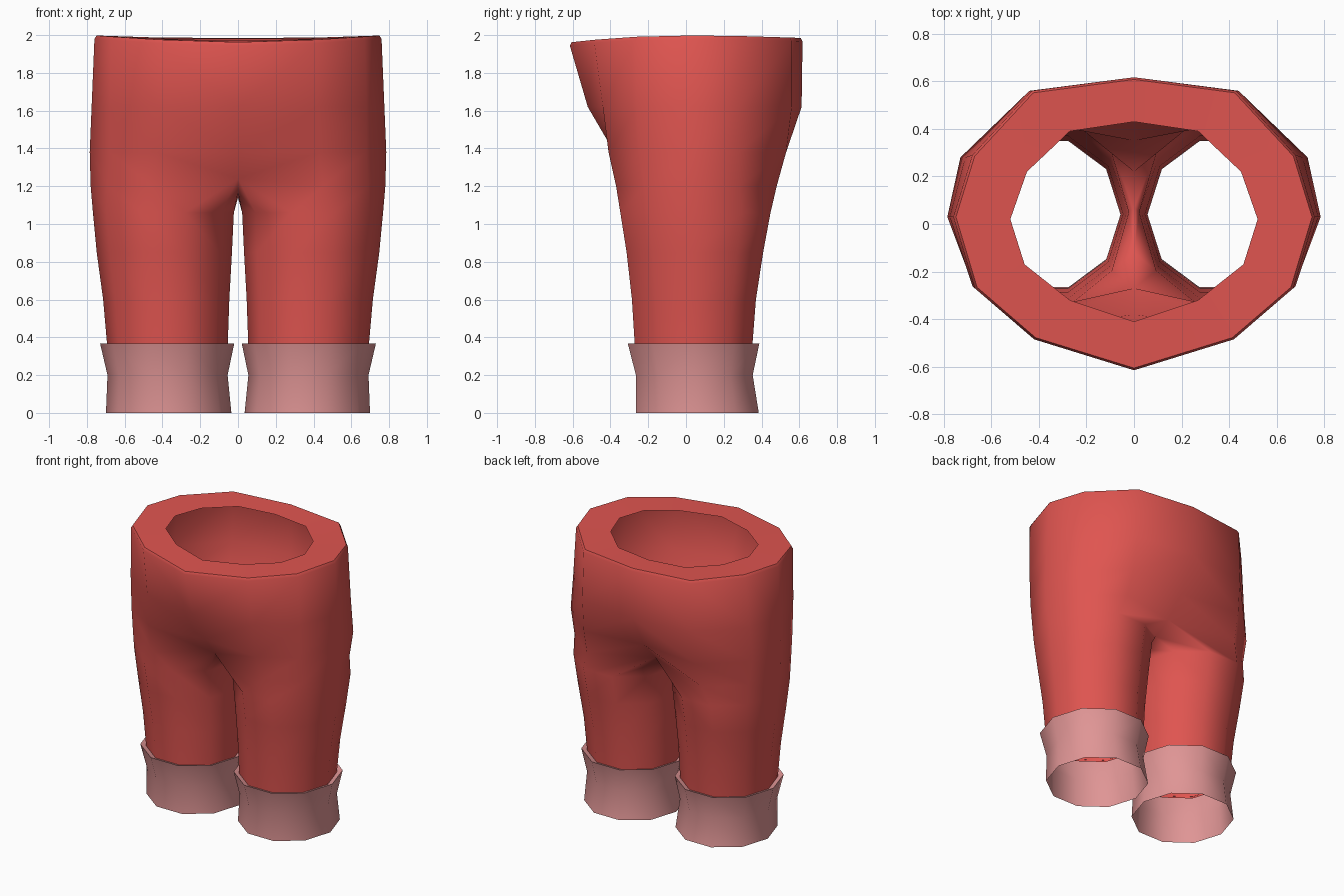
import bpy, bmesh, math

if "Cube" in bpy.data.objects:
    bpy.data.objects.remove(bpy.data.objects["Cube"])


def material(name, rgb):
    m = bpy.data.materials.new(name)
    m.diffuse_color = (*rgb, 1)
    m.use_nodes = True
    m.node_tree.nodes["Principled BSDF"].inputs["Base Color"].default_value = m.diffuse_color
    return m


RED = material("red cloth", (0.74, 0.09, 0.08))
PINK = material("pink cuff", (0.74, 0.30, 0.30))


def leg_ring(z, cx, rx, cy, ry):
    # ten sides, starting at the inner front corner and going round the outside
    pts = []
    for i in range(10):
        a = math.radians(252 + 36 * i)
        pts.append((cx + rx * math.cos(a), cy + ry * math.sin(a), z))
    return pts


def loft(bm, rings, closed):
    # rings run from top to bottom, counter-clockwise seen from above
    for up, low in zip(rings, rings[1:]):
        n = min(len(up), len(low))
        for i in range(n if closed else n - 1):
            j = (i + 1) % n
            bm.faces.new((low[i], low[j], up[j], up[i]))


def finish(bm, name, mat):
    mesh = bpy.data.meshes.new(name)
    bm.to_mesh(mesh)
    bm.free()
    ob = bpy.data.objects.new(name, mesh)
    bpy.context.collection.objects.link(ob)
    mesh.materials.append(mat)
    bpy.ops.object.select_all(action='DESELECT')
    ob.select_set(True)
    bpy.context.view_layer.objects.active = ob
    bpy.ops.object.shade_smooth_by_angle(angle=math.radians(55))
    mod = ob.modifiers.new("mirror", 'MIRROR')
    mod.merge_threshold = 0.001
    return ob


# Trousers: right half, seven points per torso ring from front to back
def rim_z(y):
    return 1.998 - (0.035 if y < 0 else 0.013) * (y / 0.61) ** 2


waist = [(0, -.615), (.42, -.485), (.67, -.27), (.76, .03), (.68, .29), (.43, .56), (0, .617)]
hole = [(0, -.41), (.27, -.32), (.46, -.17), (.52, .02), (.45, .22), (.27, .39), (0, .43)]
belly = [(0, -.52), (.42, -.44), (.68, -.26), (.775, .03), (.71, .28), (.44, .56), (0, .612)]
hips = [(0, -.38), (.43, -.41), (.68, -.25), (.785, .03), (.73, .28), (.45, .53), (0, .48)]
# crotch ring: outer seven points plus three along the seam between the legs
crotch = [(0, -.27, 1.24), (.45, -.37, 1.2), (.69, -.22, 1.2), (.78, .03, 1.2), (.70, .28, 1.2),
          (.46, .48, 1.2), (0, .35, 1.24), (0, .22, 1.17), (0, .07, 1.14), (0, -.12, 1.17)]

torso = [[(x, y, rim_z(y) - .012) for x, y in hole],
         [(x * .985, y * .985, rim_z(y)) for x, y in waist],
         [(x, y, rim_z(y) - .018) for x, y in waist],
         [(x, y, 1.62) for x, y in belly],
         [(x, y, 1.38) for x, y in hips]]
legs = [leg_ring(1.06, .395, .373, .05, .418),
        leg_ring(.85, .39, .358, .047, .38),
        leg_ring(.6, .38, .334, .042, .345),
        leg_ring(.34, .373, .318, .04, .326)]

bm = bmesh.new()
make = lambda rings: [[bm.verts.new(p) for p in r] for r in rings]
upper, seam, lower = make(torso), make([crotch])[0], make(legs)
loft(bm, upper + [seam], False)
loft(bm, [seam] + lower, True)
finish(bm, "trousers", RED)

# Cuffs: flared band with a lip folding in to the leg, open below
bm = bmesh.new()
cuff = make([leg_ring(.352, .373, .316, .04, .324),
             leg_ring(.367, .375, .355, .04, .366),
             leg_ring(.2, .373, .318, .044, .325),
             leg_ring(0, .367, .332, .06, .342)])
loft(bm, cuff, True)
finish(bm, "cuffs", PINK)
